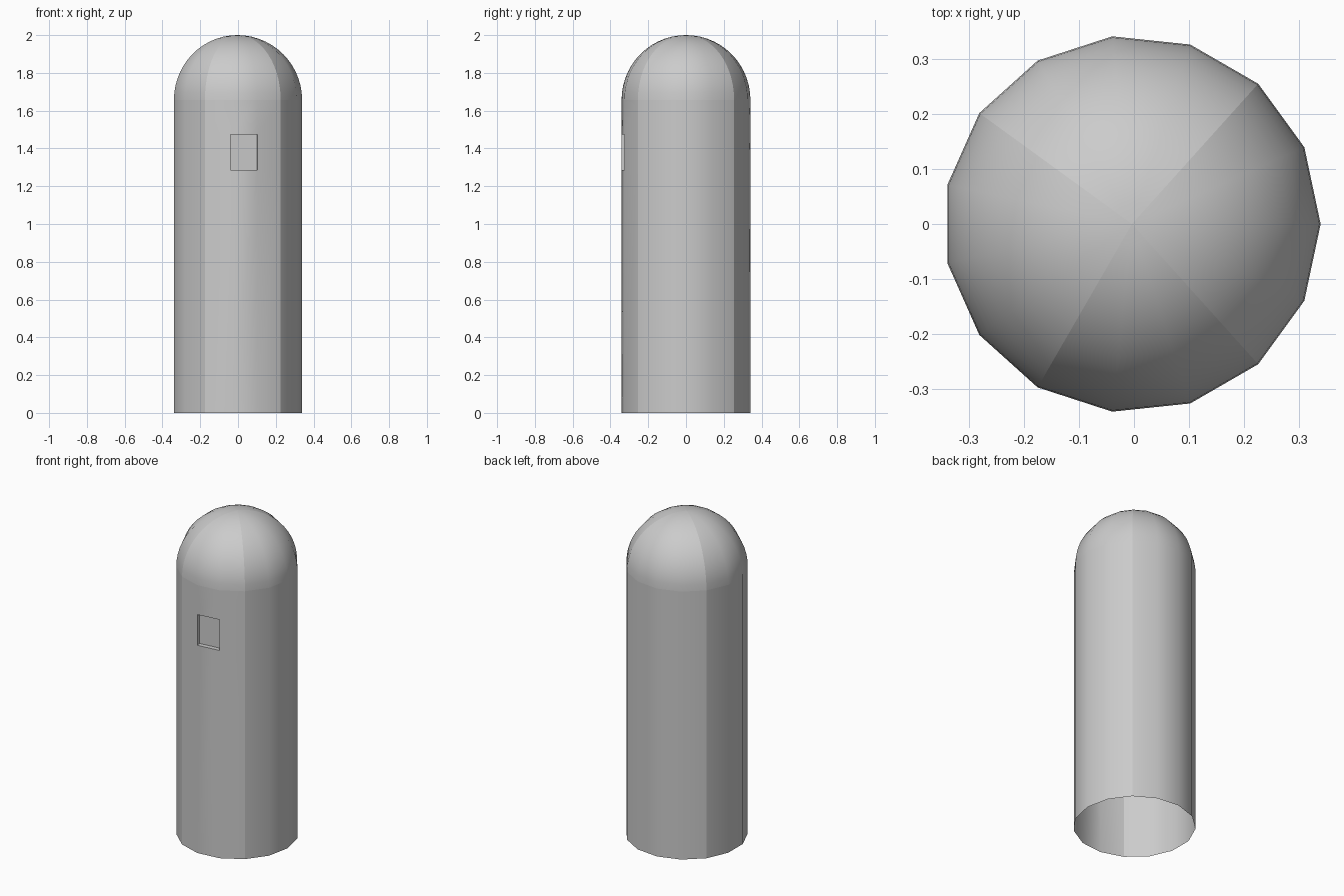
import bpy, bmesh
from math import sin, cos, radians, pi

if "Cube" in bpy.data.objects:
    bpy.data.objects.remove(bpy.data.objects["Cube"])

SIDES, R, SPRING = 15, 0.343, 1.657
OFFSET_X = -0.0037                   # centres the odd-sided outline
WIN_BOTTOM, WIN_TOP, WIN_DEPTH = 1.285, 1.475, 0.028
SEAMS = {2, 6, 10, 13}               # hard vertical edges (columns)
WINDOW_COLUMN = 11                   # front facet

bm = bmesh.new()

# Profile: straight wall, then a quarter-circle dome
steps = 14
profile = [(R, z) for z in (0, WIN_BOTTOM, WIN_TOP, SPRING)]
profile += [(R * cos(pi / 2 * i / steps), SPRING + R * sin(pi / 2 * i / steps))
            for i in range(1, steps)]

# Rings around the axis
rings = []
for r, z in profile:
    rings.append([bm.verts.new((OFFSET_X + r * cos(radians(24 * i)),
                                r * sin(radians(24 * i)), z))
                  for i in range(SIDES)])
apex = bm.verts.new((OFFSET_X, 0, 2.0))

# Skin of wall and dome, open at the bottom
window = None
for k in range(len(rings) - 1):
    for i in range(SIDES):
        j = (i + 1) % SIDES
        f = bm.faces.new((rings[k][i], rings[k][j], rings[k + 1][j], rings[k + 1][i]))
        f.smooth = True
        if k == 1 and i == WINDOW_COLUMN:
            window = f
for i in range(SIDES):
    bm.faces.new((rings[-1][i], rings[-1][(i + 1) % SIDES], apex)).smooth = True

# Hard seams up the body and around the dome base
columns = [[ring[i] for ring in rings] + [apex] for i in SEAMS]
columns.append(rings[3] + [rings[3][0]])
for line in columns:
    for a, b in zip(line, line[1:]):
        bm.edges.get((a, b)).smooth = False

# Recessed window on the front facet
window.normal_update()
normal = window.normal.copy()
corners = list(window.verts)
for e in window.edges:
    e.smooth = False
bm.faces.remove(window)
inner = [bm.verts.new(v.co - normal * WIN_DEPTH) for v in corners]
for i in range(4):
    j = (i + 1) % 4
    bm.faces.new((corners[i], corners[j], inner[j], inner[i]))
bm.faces.new(inner)

bm.normal_update()
mesh = bpy.data.meshes.new("domed_tower")
bm.to_mesh(mesh)
bm.free()
bpy.context.collection.objects.link(bpy.data.objects.new("domed_tower", mesh))
